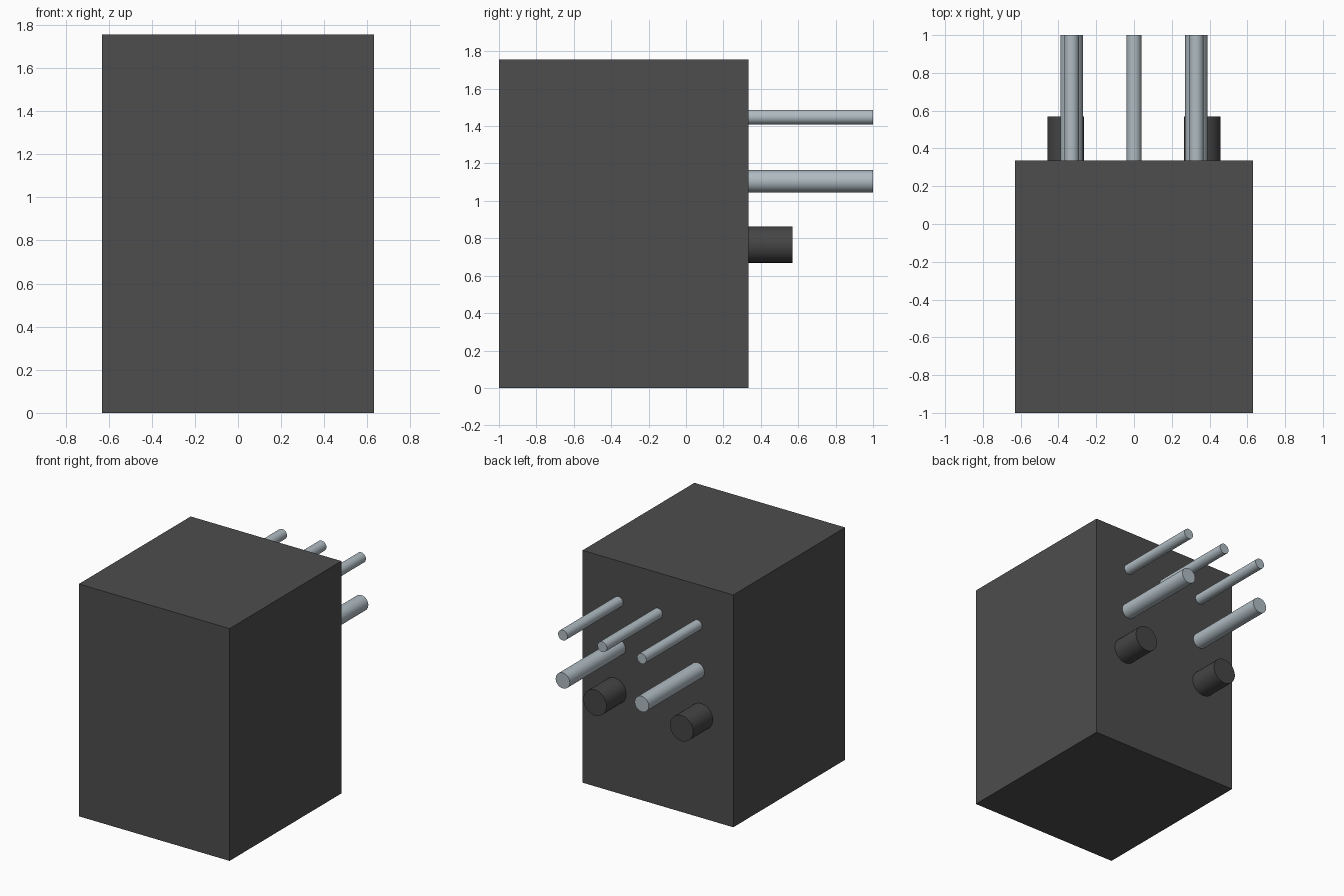
import bpy
import math

if "Cube" in bpy.data.objects:
    bpy.data.objects.remove(bpy.data.objects["Cube"], do_unlink=True)


def material(name, rgb):
    m = bpy.data.materials.new(name)
    m.use_nodes = True
    m.diffuse_color = (*rgb, 1)
    m.node_tree.nodes["Principled BSDF"].inputs["Base Color"].default_value = (*rgb, 1)
    return m


body_grey = material("dark grey body", (0.074, 0.074, 0.074))
post_grey = material("dark grey post", (0.060, 0.060, 0.060))
steel = material("pale steel", (0.43, 0.50, 0.54))

BACK = 0.335   # y of the housing's rear face


def rod(name, x, z, radius, y_end, mat):
    """Smooth round rod standing straight out of the rear face."""
    y_start = BACK - 0.01
    bpy.ops.mesh.primitive_cylinder_add(
        vertices=32, radius=radius, depth=y_end - y_start,
        location=(x, (y_start + y_end) / 2, z), rotation=(math.pi / 2, 0, 0))
    ob = bpy.context.object
    ob.name = name
    ob.data.materials.append(mat)
    bpy.ops.object.shade_smooth_by_angle(angle=math.radians(40))


# Housing: plain box
bpy.ops.mesh.primitive_cube_add(size=1, location=(0, (BACK - 1) / 2, 0.8775))
housing = bpy.context.object
housing.name = "housing"
housing.scale = (1.26, BACK + 1, 1.755)
bpy.ops.object.transform_apply(location=False, rotation=False, scale=True)
housing.data.materials.append(body_grey)

# Upper row of three thin pins
for side, x in (("right", -0.33), ("middle", 0), ("left", 0.33)):
    rod(f"thin_pin_{side}", x, 1.448, 0.039, 1.0, steel)

# Thick pins and the short locating posts below them
for side, s in (("right", -1), ("left", 1)):
    rod(f"thick_pin_{side}", s * 0.33, 1.105, 0.059, 1.0, steel)
    rod(f"locating_post_{side}", s * 0.362, 0.766, 0.097, 0.57, post_grey)
